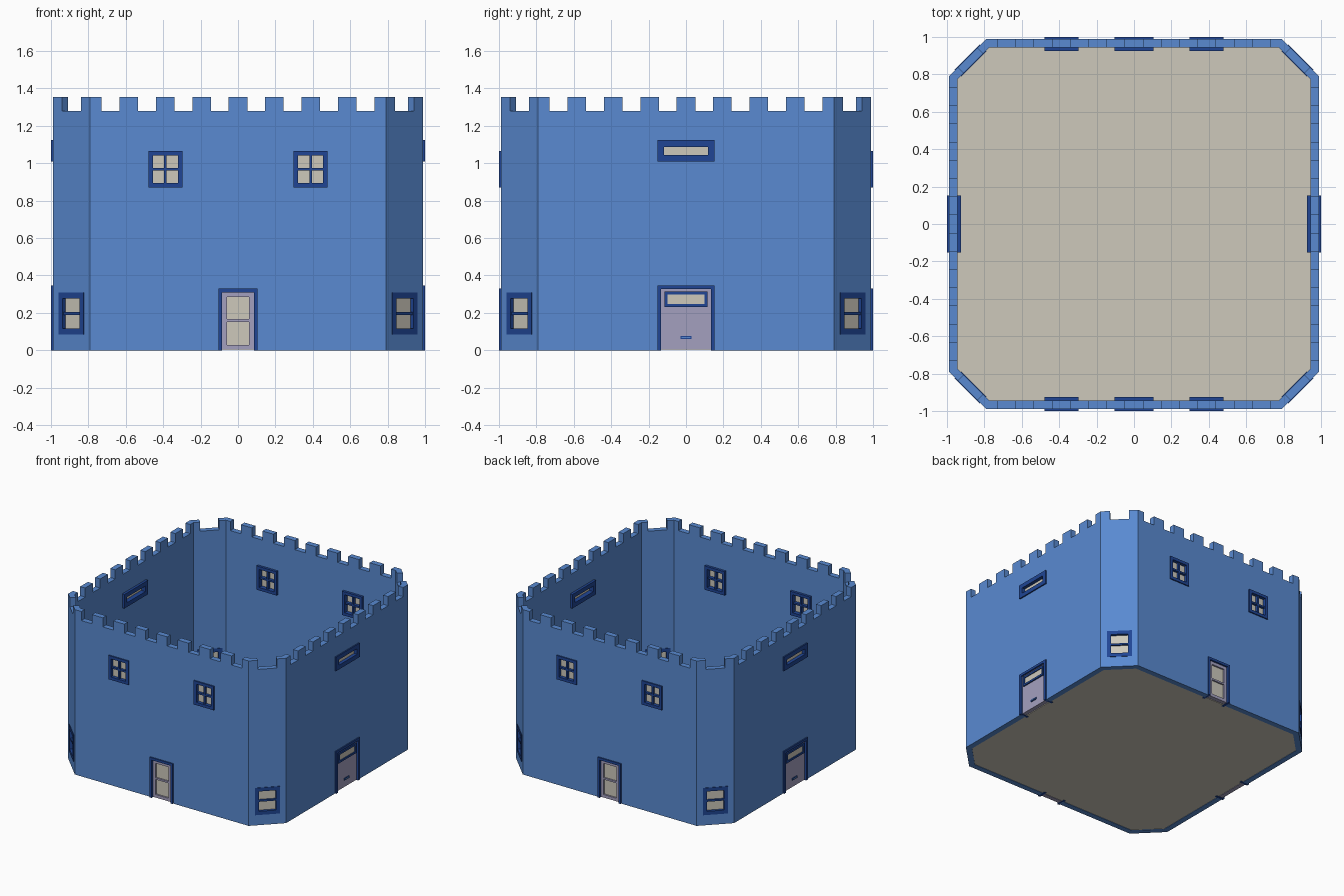
import bpy, bmesh, math
from mathutils import Matrix, Vector

cube = bpy.data.objects.get("Cube")
if cube:
    bpy.data.objects.remove(cube, do_unlink=True)


def material(name, rgb):
    m = bpy.data.materials.new(name)
    m.use_nodes = True
    m.diffuse_color = (*rgb, 1)
    m.node_tree.nodes["Principled BSDF"].inputs["Base Color"].default_value = (*rgb, 1)
    return m


WALL = material("wall_blue", (0.10, 0.255, 0.64))
TRIM = material("trim_dark_blue", (0.014, 0.06, 0.30))
DOOR = material("door_lavender", (0.37, 0.35, 0.52))
PANE = material("pane_cream", (0.61, 0.58, 0.50))

HALF, CORNER, THICK, TOP = 0.99, 0.79, 0.045, 1.355
GAP_Z = 1.28
DIAG = (HALF + CORNER) / math.sqrt(2)


def finish(name, bm, mat):
    bmesh.ops.recalc_face_normals(bm, faces=bm.faces)
    mesh = bpy.data.meshes.new(name)
    bm.to_mesh(mesh)
    bm.free()
    mesh.materials.append(mat)
    ob = bpy.data.objects.new(name, mesh)
    bpy.context.collection.objects.link(ob)
    return ob


def octagon(inset):
    """Chamfered square outline, moved inward by an even distance."""
    a = HALF - inset
    b = CORNER - inset * math.tan(math.pi / 8)
    return [(b, -a), (a, -b), (a, b), (b, a), (-b, a), (-a, b), (-a, -b), (-b, -a)]


def slab(name, inset, z0, z1, mat):
    bm = bmesh.new()
    face = bm.faces.new([bm.verts.new((x, y, z0)) for x, y in octagon(inset)])
    ext = bmesh.ops.extrude_face_region(bm, geom=[face])["geom"]
    verts = [v for v in ext if isinstance(v, bmesh.types.BMVert)]
    bmesh.ops.translate(bm, verts=verts, vec=(0, 0, z1 - z0))
    return finish(name, bm, mat)


def add_box(bm, side, u, z, d):
    """Box on one of eight wall sides: u along the wall, d outward from its face."""
    dist = DIAG if side % 2 else HALF
    size = (u[1] - u[0], d[1] - d[0], z[1] - z[0])
    mid = (sum(u) / 2, -dist - sum(d) / 2, sum(z) / 2)
    mat = (Matrix.Rotation(side * math.pi / 4, 4, 'Z') @ Matrix.Translation(mid)
           @ Matrix.Diagonal((*size, 1)))
    bmesh.ops.create_cube(bm, size=1, matrix=mat)


def boxes(name, side, mat, items):
    bm = bmesh.new()
    for u, z, d in items:
        add_box(bm, side, u, z, d)
    return finish(name, bm, mat)


def rim(u, z, w, d, bottom=True):
    """Bars around a rectangular opening."""
    z_low = z[0] + w if bottom else z[0]
    bars = [((u[0], u[0] + w), (z[0], z[1]), d),
            ((u[1] - w, u[1]), (z[0], z[1]), d),
            ((u[0] + w, u[1] - w), (z[1] - w, z[1]), d)]
    if bottom:
        bars.append(((u[0] + w, u[1] - w), (z[0], z_low), d))
    return bars


openings = bmesh.new()
THROUGH = (-0.1, 0.05)
OUT = (-0.065, 0.01)
LEAF = (-0.04, -0.005)
GLASS = (-0.028, -0.018)


def window(name, side, u, z, w, depth, bar=0.014, upright=True, cross=True):
    add_box(openings, side, (u[0] + w / 2, u[1] - w / 2),
            (z[0] + w / 2, z[1] - w / 2), THROUGH)
    bars = rim(u, z, w, depth)
    um, zm = sum(u) / 2, sum(z) / 2
    inner = (depth[0] + 0.01, depth[1] - 0.008)
    if cross:
        bars.append(((u[0] + w, u[1] - w), (zm - bar / 2, zm + bar / 2), inner))
    if upright:
        bars.append(((um - bar / 2, um + bar / 2), (z[0] + w, z[1] - w), inner))
    boxes(name + "_frame", side, TRIM, bars)
    boxes(name + "_pane", side, PANE,
          [((u[0] + w / 2, u[1] - w / 2), (z[0] + w / 2, z[1] - w / 2), GLASS)])


def door_opening(name, side, u, z):
    add_box(openings, side, (u[0] + 0.01, u[1] - 0.01), (-0.05, z[1] - 0.01), THROUGH)
    boxes(name + "_frame", side, TRIM, rim(u, z, 0.02, OUT, bottom=False))


# Front and back: glazed door and two four-pane windows
for side, label in ((0, "front"), (4, "back")):
    for s, hand in ((-1, "a"), (1, "b")):
        window(f"{label}_window_{hand}", side, (s * 0.388 - 0.091, s * 0.388 + 0.091),
               (0.87, 1.066), 0.024, OUT)
    door_opening(f"{label}_door", side, (-0.105, 0.105), (0, 0.33))
    leaf = rim((-0.085, 0.085), (0.004, 0.31), 0.025, LEAF)
    leaf.append(((-0.06, 0.06), (0.152, 0.166), LEAF))
    boxes(f"{label}_door_leaf", side, DOOR, leaf)
    boxes(f"{label}_door_pane", side, PANE, [((-0.065, 0.065), (0.02, 0.29), GLASS)])

# Right and left: solid door with a light and a handle, wide window above
for side, label in ((2, "left"), (6, "right")):
    window(f"{label}_wide_window", side, (-0.153, 0.153), (1.008, 1.123), 0.035,
           OUT, upright=False, cross=False)
    door_opening(f"{label}_door", side, (-0.153, 0.153), (0, 0.347))
    boxes(f"{label}_door_leaf", side, DOOR, [((-0.134, 0.134), (0.004, 0.328), LEAF)])
    boxes(f"{label}_door_light_frame", side, TRIM,
          rim((-0.115, 0.115), (0.232, 0.314), 0.016, (-0.05, 0.005)))
    boxes(f"{label}_door_light_pane", side, PANE,
          [((-0.1, 0.1), (0.247, 0.299), (-0.043, -0.002))])
    boxes(f"{label}_door_handle_plate", side, TRIM,
          [((-0.03, 0.03), (0.06, 0.077), (-0.006, 0.001))])
    boxes(f"{label}_door_handle", side, WALL,
          [((-0.024, 0.024), (0.065, 0.072), (-0.004, 0.004))])

# Chamfered corners: low two-pane windows
for side in (1, 3, 5, 7):
    window(f"corner_window_{side}", side, (-0.095, 0.095), (0.085, 0.308), 0.03,
           (-0.048, 0.004), upright=False)

# Gaps in the battlements
for side in range(8):
    if side % 2:
        centres, half = [0], 0.072
    else:
        centres, half = [(i - 3.5) * 0.195 for i in range(8)], 0.048
    for c in centres:
        add_box(openings, side, (c - half, c + half), (GAP_Z, TOP + 0.05), THROUGH)

# Castle wall ring
bm = bmesh.new()
loops = [[bm.verts.new((x, y, z)) for x, y in octagon(inset)]
         for inset, z in ((0, 0), (0, TOP), (THICK, TOP), (THICK, 0))]
for k in range(4):
    lo, hi = loops[k], loops[(k + 1) % 4]
    for i in range(8):
        j = (i + 1) % 8
        bm.faces.new((lo[i], lo[j], hi[j], hi[i]))
wall = finish("castle_wall", bm, WALL)

# Cut openings and battlements
cutter = finish("opening_cutter", openings, WALL)
cutter.hide_render = True
cut = wall.modifiers.new("openings", 'BOOLEAN')
cut.operation = 'DIFFERENCE'
cut.solver = 'EXACT'
cut.object = cutter
bpy.context.view_layer.objects.active = wall
bpy.ops.object.modifier_apply(modifier=cut.name)
bpy.data.objects.remove(cutter, do_unlink=True)

# Floor with a slightly raised centre
slab("floor_base", THICK, 0.003, 0.012, PANE)
slab("floor_top", THICK + 0.017, 0.01, 0.02, PANE)
